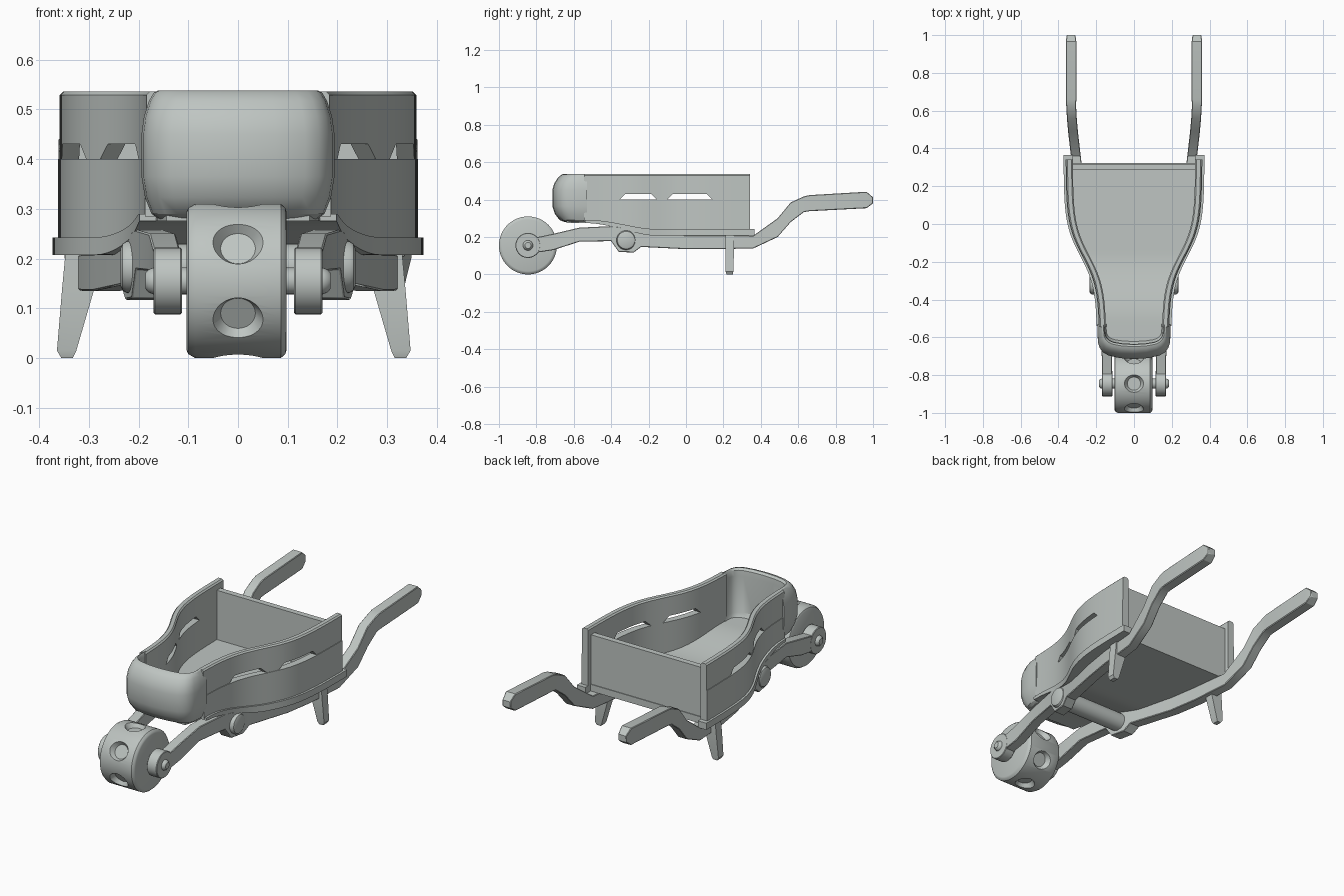
import bpy
import bmesh
import math
from mathutils import Matrix

cube = bpy.data.objects.get("Cube")
if cube:
    bpy.data.objects.remove(cube)

grey = bpy.data.materials.new("light grey")
grey.use_nodes = True
COLOUR = (0.52, 0.56, 0.54, 1)
grey.diffuse_color = COLOUR
grey.node_tree.nodes["Principled BSDF"].inputs["Base Color"].default_value = COLOUR


def make_object(name, bm):
    bmesh.ops.recalc_face_normals(bm, faces=bm.faces[:])
    mesh = bpy.data.meshes.new(name)
    bm.to_mesh(mesh)
    bm.free()
    mesh.materials.append(grey)
    obj = bpy.data.objects.new(name, mesh)
    bpy.context.collection.objects.link(obj)
    return obj


def finish(obj, bevel=0, mirror=False):
    bpy.ops.object.select_all(action='DESELECT')
    obj.select_set(True)
    bpy.context.view_layer.objects.active = obj
    bpy.ops.object.shade_smooth_by_angle(angle=math.radians(32))
    if bevel:
        mod = obj.modifiers.new("Bevel", 'BEVEL')
        mod.width = bevel
        mod.limit_method = 'ANGLE'
        mod.angle_limit = math.radians(50)
    if mirror:
        obj.modifiers.new("Mirror", 'MIRROR')
    return obj


def loft(name, rings):
    """Bridge equal rings of points and cap both ends."""
    bm = bmesh.new()
    loops = [[bm.verts.new(p) for p in ring] for ring in rings]
    count = len(loops[0])
    for a, b in zip(loops, loops[1:]):
        for i in range(count):
            j = (i + 1) % count
            bm.faces.new((a[i], a[j], b[j], b[i]))
    bm.faces.new(loops[0])
    bm.faces.new(loops[-1])
    return make_object(name, bm)


def turned(name, y, z, profile, steps=48):
    """Round part about an x-wise axis; profile is (x, radius)."""
    turns = [math.tau * i / steps for i in range(steps)]
    return loft(name, [[(x, y + r * math.cos(t), z + r * math.sin(t)) for t in turns]
                       for x, r in profile])


def ring(y, x0, x1, z0, z1):
    return [(x0, y, z0), (x1, y, z0), (x1, y, z1), (x0, y, z1)]


def stations(start, end, count):
    return [start + (end - start) * i / count for i in range(count + 1)]


def side_x(y):
    """Outer half width of the tray, flaring towards the back."""
    return 0.183 + 0.177 / (1 + math.exp(-(y + 0.17) / 0.085))


def floor_z(y):
    """Top of the floor, rising towards the front."""
    t = min(max((-0.15 - y) / 0.36, 0), 1)
    return 0.242 + 0.048 * t * t * (3 - 2 * t)


def floor_bottom(y):
    """Underside, closing up towards the front."""
    thin = min(max((-0.2 - y) / 0.35, 0), 1)
    return floor_z(y) - 0.035 + 0.021 * thin


# Wheel with six conical pockets around the rim
AXLE_Y, AXLE_Z = -0.845, 0.155
wheel = turned("wheel", AXLE_Y, AXLE_Z,
               [(-0.104, 0.138), (-0.1, 0.147), (-0.086, 0.155),
                (0.086, 0.155), (0.095, 0.147), (0.098, 0.138)], 64)
bm = bmesh.new()
for i in range(6):
    place = (Matrix.Translation((0, AXLE_Y, AXLE_Z))
             @ Matrix.Rotation(math.tau * i / 6, 4, 'X')
             @ Matrix.Translation((0, 0, 0.147)))
    bmesh.ops.create_cone(bm, cap_ends=True, segments=32, radius1=0.035,
                          radius2=0.056, depth=0.034, matrix=place)
cutter = make_object("pocket_cutter", bm)
cutter.hide_render = True
cut = wheel.modifiers.new("Pockets", 'BOOLEAN')
cut.object = cutter
cut.operation = 'DIFFERENCE'
bpy.context.view_layer.objects.active = wheel
bpy.ops.object.modifier_apply(modifier=cut.name)
bpy.data.objects.remove(cutter)
finish(wheel)

# Axle with domed ends, hubs, crossbar and its end caps
finish(turned("axle", AXLE_Y, AXLE_Z,
              [(-0.186, 0.016), (-0.18, 0.023), (-0.17, 0.027),
               (0.17, 0.027), (0.18, 0.023), (0.186, 0.016)], 24))
finish(turned("hub", AXLE_Y, AXLE_Z, [(0.113, 0.067), (0.17, 0.067)]), 0.003, True)
BAR_Y, BAR_Z = -0.32, 0.183
finish(turned("crossbar", BAR_Y, BAR_Z, [(-0.2, 0.047), (0.2, 0.047)], 32))
finish(turned("crossbar_cap", BAR_Y, BAR_Z,
              [(0.195, 0.052), (0.224, 0.052), (0.232, 0.047), (0.236, 0.038)], 32),
       mirror=True)

# Long arms from hub to grip: y, centre x, bottom, top, half width
arm_stations = [
    (-0.84, 0.142, 0.11, 0.19, 0.027),
    (-0.71, 0.143, 0.13, 0.217, 0.027),
    (-0.57, 0.152, 0.175, 0.25, 0.027),
    (-0.4, 0.178, 0.178, 0.258, 0.028),
    (-0.36, 0.184, 0.12, 0.254, 0.03),
    (-0.28, 0.197, 0.117, 0.236, 0.03),
    (-0.24, 0.206, 0.147, 0.228, 0.03),
    (0, 0.263, 0.135, 0.209, 0.028),
    (0.15, 0.287, 0.135, 0.209, 0.028),
    (0.36, 0.308, 0.139, 0.207, 0.026),
    (0.49, 0.323, 0.2, 0.3, 0.026),
    (0.56, 0.329, 0.28, 0.385, 0.026),
    (0.63, 0.333, 0.333, 0.417, 0.026),
    (0.66, 0.333, 0.338, 0.424, 0.028),
    (0.965, 0.333, 0.354, 0.442, 0.028),
    (1, 0.333, 0.38, 0.412, 0.023),
]
arm = loft("arm", [ring(y, x - w, x + w, low, high)
                   for y, x, low, high, w in arm_stations])
finish(arm, 0.003, True)

# Splayed legs, the left one set slightly further in
leg_stations = [(0, 0.332, 0.355, 0.217, 0.25), (0.015, 0.325, 0.364, 0.212, 0.253),
                (0.135, 0.29, 0.354, 0.21, 0.257), (0.21, 0.285, 0.347, 0.21, 0.257)]
for name, side, shift in (("left_leg", 1, -0.017), ("right_leg", -1, 0)):
    finish(loft(name, [[(side * x + shift, y, z)
                        for x, y in ((x0, y0), (x1, y0), (x1, y1), (x0, y1))]
                       for z, x0, x1, y0, y1 in leg_stations]))

# Floor board, thinning out under the nose
rings = []
for y in stations(-0.64, 0.322, 40):
    half = side_x(y) - 0.02 - 0.02 * max(0, (-0.56 - y) / 0.08)
    rings.append(ring(y, -half, half, floor_bottom(y), floor_z(y)))
finish(loft("floor", rings))

# Rails carrying the side walls, running past the tail board
rail = loft("side_rail", [
    ring(y, side_x(y) - 0.036, side_x(y) + 0.013, floor_bottom(y), floor_z(y))
    for y in stations(-0.54, 0.365, 36)])
finish(rail, mirror=True)

# Side walls: lower plank, then upper plank notched by two tapered slots
SEAM, SLOT_TOP, RIM, CHAMFER = 0.4, 0.43, 0.536, 0.007
slots = [(-0.355, -0.157), (-0.1, 0.14)]
SLOPE = 0.03


def upper_bottom(y):
    for a, b in slots:
        if a < y < b:
            lift = min(1, (y - a) / SLOPE, (b - y) / SLOPE)
            return SEAM + (SLOT_TOP - SEAM) * lift
    return SEAM


def upper_ring(y):
    inner, outer = side_x(y) - 0.036, side_x(y) - 0.001
    shoulder = RIM - CHAMFER
    return [(inner, y, upper_bottom(y)), (outer, y, upper_bottom(y)),
            (outer, y, shoulder), (outer - CHAMFER, y, RIM),
            (inner + CHAMFER, y, RIM), (inner, y, shoulder)]


wall_ys = stations(-0.545, 0.342, 36)
lower = loft("lower_side_plank", [
    ring(y, side_x(y) - 0.036, side_x(y) + 0.002, floor_z(y) - 0.005, SEAM)
    for y in wall_ys])
finish(lower, mirror=True)
corners = [c for a, b in slots for c in (a, a + SLOPE, b - SLOPE, b)]
clear_ys = [y for y in wall_ys if all(abs(y - c) > 0.006 for c in corners)]
upper = loft("upper_side_plank", [upper_ring(y) for y in sorted(clear_ys + corners)])
finish(upper, mirror=True)

# Tail board
tail = loft("tail_board", [ring(y, -0.335, 0.335, 0.235, 0.498) for y in (0.288, 0.318)])
finish(tail)

# Rounded nose wrapped around the front of the tray
NOSE_BACK, NOSE_HALF, NOSE_DEPTH = -0.53, 0.193, 0.185
half_path = [(NOSE_HALF, NOSE_BACK), (0.194, -0.58), (0.19, -0.63), (0.181, -0.657),
             (0.163, -0.68), (0.135, -0.696), (0.075, -0.71)]
path = half_path + [(0, -0.715)] + [(-x, y) for x, y in reversed(half_path)]
# Cross-section: inward distance at the front (half of it at the sides), height
section = [(0, 0.365), (0, 0.45), (0.01, 0.486), (0.03, 0.517), (0.05, 0.534),
           (0.066, 0.538), (0.077, 0.528), (0.08, 0.5), (0.08, 0.31), (0.095, 0.287),
           (0.07, 0.279), (0.04, 0.29), (0.014, 0.323)]
nose = loft("nose", [
    [(x * (1 - d / 2 / NOSE_HALF), NOSE_BACK + (y - NOSE_BACK) * (1 - d / NOSE_DEPTH), z)
     for d, z in section] for x, y in path])
finish(nose)
